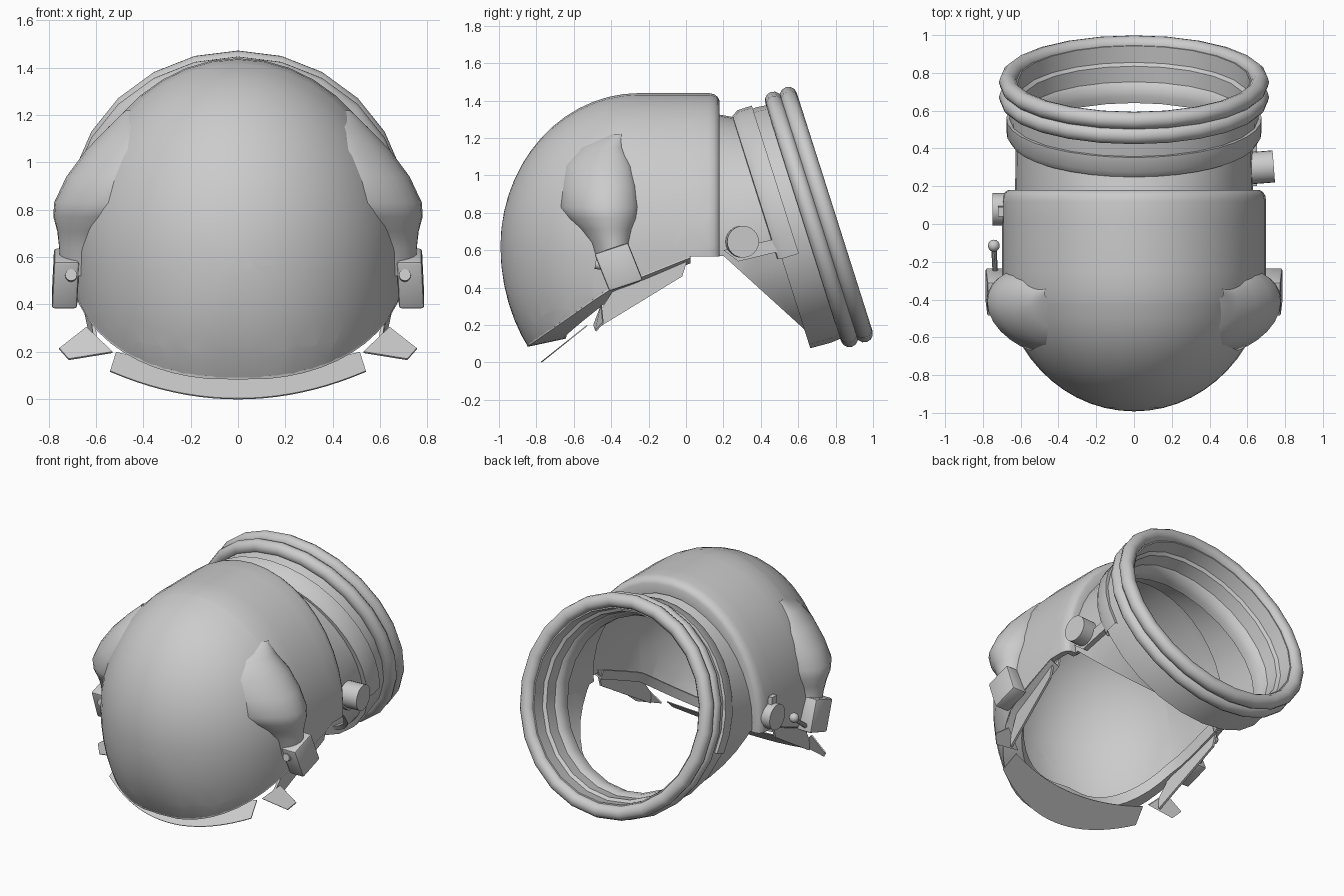
import bpy, bmesh, math
from math import sin, cos, pi, sqrt
from mathutils import Vector, Matrix

if "Cube" in bpy.data.objects:
    bpy.data.objects.remove(bpy.data.objects["Cube"])

# ---------- helpers ----------
def finish(bm, name, thick=0, mirror=False, bevel=0, angle=35):
    bmesh.ops.remove_doubles(bm, verts=bm.verts, dist=0.0005)
    bmesh.ops.recalc_face_normals(bm, faces=bm.faces)
    me = bpy.data.meshes.new(name)
    bm.to_mesh(me)
    bm.free()
    ob = bpy.data.objects.new(name, me)
    bpy.context.collection.objects.link(ob)
    bpy.ops.object.select_all(action='DESELECT')
    ob.select_set(True)
    bpy.context.view_layer.objects.active = ob
    if thick:
        m = ob.modifiers.new("thickness", 'SOLIDIFY')
        m.thickness, m.offset = thick, -1
        bpy.ops.object.modifier_apply(modifier=m.name)
    if bevel:
        m = ob.modifiers.new("bevel", 'BEVEL')
        m.width, m.segments = bevel, 2
        bpy.ops.object.modifier_apply(modifier=m.name)
    bpy.ops.object.shade_smooth_by_angle(angle=math.radians(angle))
    if mirror:
        ob.modifiers.new("mirror", 'MIRROR').use_mirror_merge = False
    return ob

def grid(rows, close_rows=False, close_cols=True):
    bm = bmesh.new()
    v = [[bm.verts.new(p) for p in row] for row in rows]
    nr, nc = len(v), len(v[0])
    for i in range(nr if close_rows else nr - 1):
        for j in range(nc if close_cols else nc - 1):
            k, l = (i + 1) % nr, (j + 1) % nc
            bm.faces.new((v[i][j], v[i][l], v[k][l], v[k][j]))
    return bm

def plate(name, pts, offset, **kw):
    bm = bmesh.new()
    f = bm.faces.new([bm.verts.new(p) for p in pts])
    r = bmesh.ops.extrude_face_region(bm, geom=[f], use_keep_orig=True)
    bmesh.ops.translate(bm, vec=offset, verts=[g for g in r['geom'] if isinstance(g, bmesh.types.BMVert)])
    return finish(bm, name, **kw)

def rod(name, a, b, r, seg=20, **kw):
    a, b = Vector(a), Vector(b)
    m = Matrix.Translation((a + b) / 2) @ (b - a).to_track_quat('Z', 'Y').to_matrix().to_4x4()
    bm = bmesh.new()
    bmesh.ops.create_cone(bm, cap_ends=True, segments=seg, radius1=r, radius2=r, depth=(b - a).length, matrix=m)
    return finish(bm, name, **kw)

def height(line, y):
    for (y0, z0), (y1, z1) in zip(line, line[1:]):
        if y <= y1:
            return z0 + (y - y0) * (z1 - z0) / (y1 - y0)
    return line[-1][1]

def trim_below(bm, line):
    cuts = [((0, y0, z0), (0, z0 - z1, y1 - y0)) for (y0, z0), (y1, z1) in zip(line, line[1:])]
    cuts += [((0, y, 0), (0, 1, 0)) for y, z in line[1:-1]]
    for co, no in cuts:
        bmesh.ops.bisect_plane(bm, geom=bm.verts[:] + bm.edges[:] + bm.faces[:], dist=1e-5,
                               plane_co=co, plane_no=no)
    dead = []
    for f in bm.faces:
        c = f.calc_center_median()
        if c.z < height(line, c.y):
            dead.append(f)
    bmesh.ops.delete(bm, geom=dead, context='FACES')

# Tilted neck-ring frame
CY, CZ, NY, NZ = 0.671, 0.765, 0.953, 0.303
def ring_pt(s, r, a):
    return Vector((r * cos(a), CY + s * NY - r * sin(a) * NZ, CZ + s * NZ + r * sin(a) * NY))

def lathe(name, profile, a0=0.0, a1=2 * pi, seg=24):
    full = a1 - a0 > 6.28
    n = seg if full else seg + 1
    bm = grid([[ring_pt(s, r, pi / 2 + a0 + (a1 - a0) * j / seg) for j in range(n)] for s, r in profile],
              close_rows=True, close_cols=full)
    return finish(bm, name)

# ---------- helmet dome: half ellipsoid running into an arched barrel, fuller low down ----------
EDGE = [(-0.86, 0.083), (-0.42, 0.39), (0.02, 0.565), (0.3, 0.565)]
LOW = 0.8
def dome_x(y, z):
    k = sqrt(max(1e-9, 1 - (min(y + 0.25, 0) / 0.742) ** 2))
    d = (z - 0.62) / (0.82 if z > 0.62 else 0.9) / k
    return 0.70 * k * max(0, 1 - d * d) ** (0.5 if z > 0.62 else 0.5 * LOW)
def dome_ring(y, k, n=40):
    out = []
    for j in range(n):
        a = 2 * pi * j / n
        c, s = cos(a), sin(a)
        x = c if s > 0 else math.copysign(abs(c) ** LOW, c)
        out.append((0.70 * k * x, y, 0.62 + (0.82 if s > 0 else 0.9) * k * s))
    return out
stations = [(-0.25 - 0.742 * cos(p), sin(p)) for p in [pi / 2 * i / 14 for i in range(15)]]
stations += [(-0.05, 1), (0.12, 1), (0.15, 0.993), (0.17, 0.975), (0.18, 0.95), (0.178, 0.87)]
bm = grid([dome_ring(y, k) for y, k in stations])
bmesh.ops.remove_doubles(bm, verts=bm.verts, dist=0.0005)
trim_below(bm, EDGE)
finish(bm, "helmet_dome", thick=0.04, angle=40)

# Rim turned inward under the face opening
outer, inner, lip = [], [], []
for i in range(-14, 15):
    u = abs(i) / 14
    y = -0.85 + 0.87 * u ** 2
    z = height(EDGE, y) + 0.005
    x = math.copysign(dome_x(y, z) * 0.99, i) if i else 0
    outer.append((x, y, z))
    inner.append((x * (0.85 + 0.07 * u), y + 0.2 * (1 - u), z + 0.04 - 0.07 * u))
    lip.append((x * (0.83 + 0.07 * u), y + 0.2 * (1 - u), z + 0.10 - 0.07 * u))
finish(grid([outer, inner, lip], close_cols=False), "opening_rim", thick=0.012)

# Thin crescent flange below the chin
def flange_pt(x, z):
    return (x, -0.78 + 1.25 * z, z)
ts = [i / 10 for i in range(-10, 11)]
crescent = grid([[flange_pt(0.54 * t, 0.004 + 0.116 * t * t) for t in ts],
                 [flange_pt(0.515 * t, 0.14 + 0.06 * t * t) for t in ts]], close_cols=False)
finish(crescent, "chin_flange", thick=0.006)

# Side skirts and tabs below the opening
plate("side_skirt", [(0.67, 0.02, 0.59), (0.63, -0.38, 0.40), (0.61, -0.47, 0.26), (0.61, -0.47, 0.185),
                     (0.67, -0.02, 0.46)], (-0.015, 0, 0), mirror=True)
plate("side_tab", [(0.64, -0.45, 0.30), (0.755, -0.44, 0.21), (0.715, -0.48, 0.165), (0.53, -0.49, 0.195)],
      (0, -0.006, 0.006), mirror=True)

# ---------- neck: loft from the barrel to the tilted ring ----------
rows = []
for t in [i / 5 for i in range(6)]:
    row = []
    for j in range(40):
        a = 2 * pi * j / 40
        p = Vector((0.63 * cos(a), 0.15, 0.62 + (0.71 if sin(a) > 0 else 0.6) * sin(a)))
        row.append(p.lerp(ring_pt(-0.19, 0.625, a), t))
    rows.append(row)
bm = grid(rows)
trim_below(bm, [(-0.2, 0.57), (0.2, 0.57), (0.64, 0.17), (0.9, -0.06)])
finish(bm, "neck_shell", thick=0.03)

# Collar, upper band and two neck rings
lathe("neck_collar", [(-0.21, 0.56), (-0.215, 0.655), (-0.1, 0.66), (0, 0.65), (0.09, 0.645), (0.09, 0.615),
                      (0.0, 0.61), (-0.015, 0.59), (-0.10, 0.585), (-0.12, 0.565), (-0.17, 0.555)])
lathe("collar_band", [(-0.24, 0.61), (-0.235, 0.655), (-0.2, 0.676), (-0.12, 0.676), (-0.12, 0.61)],
      -1.8, 1.8, 20)
for i, s in enumerate((0.0, 0.083)):
    lathe("neck_ring_%d" % (i + 1),
          [(s + 0.047 * cos(b), 0.668 + 0.047 * sin(b)) for b in [2 * pi * k / 12 for k in range(12)]])

# ---------- side pods: bulges laid on the dome (height, centre y, half width, bulge) ----------
pods = [(1.22, -0.37, 0.03, 0.01), (1.15, -0.45, 0.11, 0.04), (1.05, -0.47, 0.175, 0.075),
        (0.94, -0.465, 0.195, 0.105), (0.83, -0.465, 0.208, 0.124), (0.77, -0.445, 0.18, 0.112),
        (0.71, -0.425, 0.135, 0.085), (0.64, -0.405, 0.10, 0.07), (0.52, -0.38, 0.09, 0.065)]
rows = []
for z, yc, w, h in pods:
    row = []
    for j in range(13):
        q = -cos(pi * j / 12)
        y = yc + w * q
        row.append((dome_x(y, z) - 0.012 + (h + 0.012) * (1 - q * q) ** 0.7, y, z))
    rows.append(row)
finish(grid(rows, close_cols=False), "side_pod", mirror=True, angle=60)

# Clip blocks under the pods, with front bolts
plate("pod_clip", [(0.67, -0.49, 0.58), (0.67, -0.31, 0.64), (0.68, -0.23, 0.44), (0.68, -0.41, 0.38)],
      (0.107, 0, 0), mirror=True, bevel=0.012)
rod("clip_bolt", (0.705, -0.485, 0.525), (0.705, -0.42, 0.515), 0.025, 12, mirror=True)

# ---------- fittings ----------
# Right valve and its bracket
rod("right_valve", (0.61, 0.295, 0.645), (0.74, 0.305, 0.645), 0.085, 24)
plate("valve_bracket", [(0.61, 0.2, 0.6), (0.61, 0.28, 0.54), (0.61, 0.53, 0.6), (0.61, 0.48, 0.66)], (0.04, 0, 0))
# Left dial with tab
rod("left_dial", (-0.68, 0.078, 0.66), (-0.75, 0.078, 0.66), 0.085, 20)
plate("dial_tab", [(-0.69, 0.05, 0.70), (-0.69, 0.10, 0.70), (-0.69, 0.09, 0.79), (-0.69, 0.04, 0.79)], (-0.03, 0, 0))
# Left lever with ball end
rod("left_lever", (-0.735, -0.25, 0.47), (-0.742, -0.12, 0.57), 0.015, 10)
bm = bmesh.new()
bmesh.ops.create_uvsphere(bm, u_segments=14, v_segments=8, radius=0.032,
                          matrix=Matrix.Translation((-0.742, -0.115, 0.58)))
finish(bm, "lever_ball")
